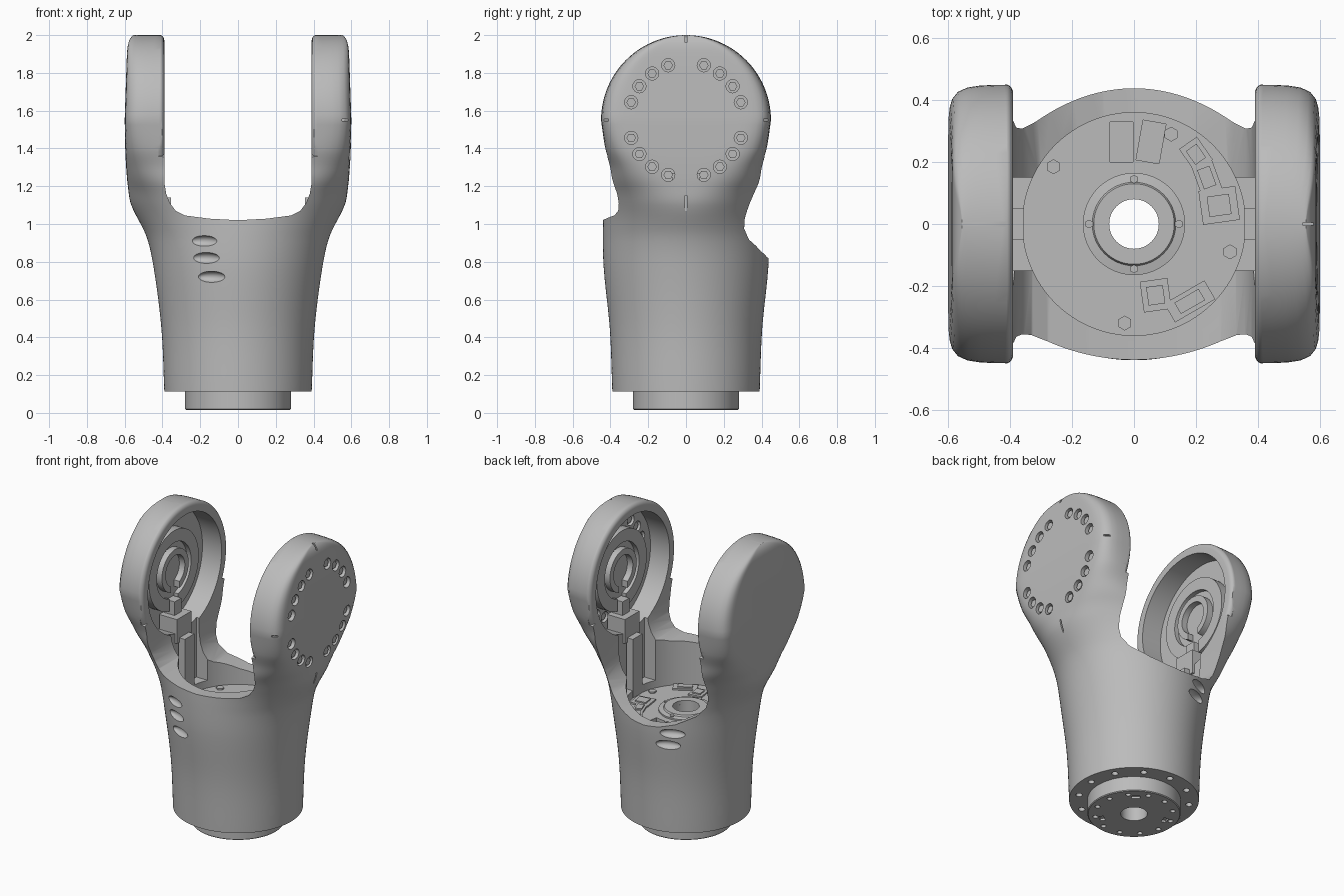
import bpy, bmesh
from math import sin, cos, pi, radians, sqrt
from mathutils import Matrix, Vector

cube = bpy.data.objects.get("Cube")
if cube:
    bpy.data.objects.remove(cube, do_unlink=True)

GREY = (0.5, 0.5, 0.5, 1.0)
metal = bpy.data.materials.new("cast_metal_grey")
metal.use_nodes = True
metal.diffuse_color = GREY
metal.node_tree.nodes["Principled BSDF"].inputs["Base Color"].default_value = GREY

AXIS_Z = 1.55      # height of the arm discs' centre
FLOOR = 0.75       # height of the cavity floor


def make(name, bm):
    bmesh.ops.recalc_face_normals(bm, faces=bm.faces)
    me = bpy.data.meshes.new(name)
    bm.to_mesh(me)
    bm.free()
    ob = bpy.data.objects.new(name, me)
    bpy.context.scene.collection.objects.link(ob)
    return ob


def loft(bm, rings, capped=True):
    """Skin a list of vertex-coordinate rings."""
    rows = [[bm.verts.new(p) for p in ring] for ring in rings]
    n = len(rows[0])
    pairs = zip(rows, rows[1:]) if capped else zip(rows, rows[1:] + rows[:1])
    for lo, hi in pairs:
        for i in range(n):
            j = (i + 1) % n
            bm.faces.new((lo[i], lo[j], hi[j], hi[i]))
    if capped:
        bm.faces.new(rows[0][::-1])
        bm.faces.new(rows[-1])


def lathe(name, profile, side=0, segs=64):
    """Closed (radius, height) profile about z, or about the arm axis if side is +-1."""
    def place(r, h, t):
        if side:
            return (side * h, r * cos(t), AXIS_Z + r * sin(t))
        return (r * cos(t), r * sin(t), h)
    bm = bmesh.new()
    loft(bm, [[place(r, h, 2 * pi * i / segs) for i in range(segs)] for r, h in profile], False)
    return make(name, bm)


def rods(name, spots, r, depth, axis="Z", segs=16):
    turn = Matrix.Rotation(pi / 2, 4, "Y") if axis == "X" else Matrix()
    bm = bmesh.new()
    for p in spots:
        bmesh.ops.create_cone(bm, cap_ends=True, segments=segs, radius1=r, radius2=r,
                              depth=depth, matrix=Matrix.Translation(p) @ turn)
    return make(name, bm)


def boxes(name, items):
    """Each item is (centre, size, turn about z in degrees)."""
    bm = bmesh.new()
    for c, s, a in items:
        bmesh.ops.create_cube(bm, size=1, matrix=Matrix.Translation(c)
                              @ Matrix.Rotation(radians(a), 4, "Z") @ Matrix.Diagonal((*s, 1)))
    return make(name, bm)


def prism(name, half, y0, y1):
    """Mirror a half outline in x and extrude it along y."""
    outline = half + [(-x, z) for x, z in reversed(half[:-1])]
    bm = bmesh.new()
    loft(bm, [[(x, y, z) for x, z in outline] for y in (y0, y1)])
    return make(name, bm)


def rim_rounder(name, side):
    """Arc-shaped cutter that rounds the inner edge of an arm disc."""
    arc = [pi / 2 * k / 5 for k in range(6)]
    profile = [(.422 + .03 * cos(t), .42 - .03 * sin(t)) for t in arc]
    profile += [(.422, .36), (.5, .36), (.5, .42)]
    angles = [radians(-25 + 230 * i / 64) for i in range(65)]
    bm = bmesh.new()
    loft(bm, [[(side * h, r * cos(t), AXIS_Z + r * sin(t)) for r, h in profile] for t in angles])
    return make(name, bm)


def cut(ob, cutters):
    for c in cutters:
        m = ob.modifiers.new("cut", "BOOLEAN")
        m.operation, m.solver, m.object = "DIFFERENCE", "EXACT", c
        c.hide_render = True
    bpy.context.view_layer.update()
    deps = bpy.context.evaluated_depsgraph_get()
    me = bpy.data.meshes.new_from_object(ob.evaluated_get(deps))
    ob.modifiers.clear()
    ob.data = me
    for c in cutters:
        bpy.data.objects.remove(c, do_unlink=True)


def circle(r, z, n, start=0):
    return [(r * cos(start + 2 * pi * i / n), r * sin(start + 2 * pi * i / n), z) for i in range(n)]


# Yoke: height, half width, half depth, squareness
keys = [Vector(k) for k in (
    (.113, .39, .39, 2), (.44, .405, .403, 2), (.76, .445, .435, 2), (.935, .485, .44, 2),
    (1.1, .565, .435, 2.2), (1.2, .583, .425, 3), (1.3, .592, .412, 5),
    (1.4, .597, .43, 8), (1.55, .6, .45, 13))]
slopes = []
for i in range(len(keys)):
    lo, hi = keys[max(i - 1, 0)], keys[min(i + 1, len(keys) - 1)]
    slopes.append((hi - lo) / (hi[0] - lo[0]))
sections = []
STEPS = 6
for i in range(len(keys) - 1):
    p, q = keys[i], keys[i + 1]
    w = q[0] - p[0]
    for k in range(STEPS):
        t = k / STEPS
        v = (p * (2 * t**3 - 3 * t**2 + 1) + slopes[i] * (w * (t**3 - 2 * t**2 + t))
             + q * (3 * t**2 - 2 * t**3) + slopes[i + 1] * (w * (t**3 - t**2)))
        sections.append((p[0] + w * t, v[1], v[2], max(v[3], 2)))
for k in range(25):
    s = sin(radians(89) * k / 24)
    sections.append((AXIS_Z + .45 * s, .6 - .015 * s - .03 * s**16, .45 * sqrt(1 - s * s), 13))


def section(z, a, b, n, segs=144):
    ring = []
    for i in range(segs):
        c, s = cos(2 * pi * i / segs), sin(2 * pi * i / segs)
        r = (abs(c)**n + abs(s)**n)**(-1 / n)
        ring.append((a * r * c, b * r * s, z))
    return ring


bm = bmesh.new()
loft(bm, [section(*s) for s in sections])
yoke = make("yoke_body", bm)

# Openings between the arms, cavity, arm recesses and cable channels
front = [(.39, 2.2), (.39, 1.22), (.38, 1.16), (.36, 1.11), (.33, 1.07), (.28, 1.045), (.15, 1.028), (0, 1.02)]
back = [(.39, 2.2), (.39, 1.1), (.38, 1.03), (.36, .975), (.31, .915), (.2, .855), (.1, .825), (0, .815)]
cutters = [prism("front_opening", front, -1, .04), prism("back_opening", back, 0, 1),
           rods("cavity", [(0, 0, FLOOR + .3)], .36, .6, segs=96),
           rods("bore", [(0, 0, .5)], .08, 1.2, segs=48),
           boxes("channels", [((s * .355, 0, 1.05), (.11, .3, .5), 0) for s in (-1, 1)])]
for s in (-1, 1):
    cutters.append(rods("recess", [(s * .415, 0, AXIS_Z)], .385, .23, "X", 96))
    cutters.append(rim_rounder("rim_rounder", s))

# Bolt holes in the left arm, alignment notches and mounting holes underneath
bolts = [(0, .305 * cos(radians(q + a)), AXIS_Z + .305 * sin(radians(q + a)))
         for q in range(0, 360, 90) for a in (18, 36, 54, 72)]
cutters.append(rods("bolt_holes", [(.6, y, z) for _, y, z in bolts], .035, .2, "X"))
cutters.append(boxes("notches", [((.575, s * .435, AXIS_Z), (.05, .05, .01), 0) for s in (-1, 1)]
                     + [((.575, 0, 1.11), (.05, .01, .08), 0), ((.57, 0, 1.985), (.05, .01, .05), 0)]))
cutters.append(rods("mounting_holes", circle(.335, .113, 12), .02, .08))

# Vent scoops, three in front and two behind
bm = bmesh.new()
for x, y, z in ((-.18, -.42, .91), (-.17, -.415, .82), (-.14, -.415, .72), (-.18, .4, .79), (-.15, .405, .71)):
    tilt = Matrix.Rotation(.4 if y > 0 else -.4, 4, "Z")
    bmesh.ops.create_uvsphere(bm, u_segments=24, v_segments=12, radius=1,
                              matrix=Matrix.Translation((x, y, z)) @ tilt @ Matrix.Diagonal((.08, .035, .03, 1)))
cutters.append(make("vents", bm))

# Pockets in the cavity floor
cutters.append(boxes("floor_pockets", [((-.04, .265, FLOOR), (.075, .13, .05), 0),
                                       ((.055, .265, FLOOR), (.075, .13, .05), -10)]))
cut(yoke, cutters)

# Base flange
flange = lathe("base_flange", [(.08, .015), (.275, .015), (.28, .02), (.28, .13), (.08, .13)], segs=96)
cut(flange, [rods("flange_holes", circle(.235, .015, 12, .2), .016, .06),
             boxes("flange_slots", [((.2 * sin(a), -.2 * cos(a), .015), (.05, .03, .03), a * 180 / pi)
                                    for a in (.6, 2.5, 4.4)])])

# Hub on the cavity floor
lathe("floor_hub", [(.08, FLOOR - .01), (.165, FLOOR - .01), (.165, FLOOR + .01), (.135, FLOOR + .015),
                    (.13, FLOOR + .025), (.08, FLOOR + .025)])
rods("hub_screws", circle(.145, FLOOR + .012, 4), .014, .016, segs=6)
rods("floor_screws", [(-.26, .185, FLOOR), (-.03, -.32, FLOOR), (.12, .29, FLOOR), (.31, -.09, FLOOR)],
     .024, .02, segs=6)

# Connector plates on the floor
plates = [((.2, .225), (.09, .07), -55), ((.235, .15), (.11, .07), -70), ((.275, .06), (.12, .11), 8),
          ((.07, -.23), (.09, .1), 8), ((.18, -.25), (.15, .07), 30)]
boxes("connector_plates", [((x, y, FLOOR), (w, d, .02), a) for (x, y), (w, d), a in plates])
boxes("connector_sockets", [((x, y, FLOOR + .012), (w * .6, d * .6, .012), a) for (x, y), (w, d), a in plates])

# Bearing seats and cable brackets inside both arms
for s, side in ((1, "left"), (-1, "right")):
    seat = lathe(side + "_bearing_seat", [(.18, .54), (.26, .54), (.26, .47), (.18, .47)], s)
    collar = lathe(side + "_bearing_collar", [(.1, .54), (.14, .54), (.14, .46), (.1, .46)], s)
    for ring in (seat, collar):
        cut(ring, [boxes("key_slot", [((s * .49, 0, 1.38), (.2, .09, .3), 0)])])
    rods(side + "_bearing_cap", [(s * .525, 0, AXIS_Z)], .2, .05, "X", 64)
    boxes(side + "_cable_bracket", [((s * .46, 0, 1.19), (.13, .15, .16), 0),
                                    ((s * .48, 0, 1.31), (.08, .07, .1), 0),
                                    ((s * .378, 0, .94), (.046, .1, .4), 0)])

# Hex bolts set into the left arm
rods("arm_bolts", [(.56, y, z) for _, y, z in bolts], .025, .04, "X", 6)

# Colour and shading
for ob in bpy.context.scene.objects:
    if ob.type == "MESH":
        ob.data.materials.clear()
        ob.data.materials.append(metal)
        bpy.ops.object.select_all(action="DESELECT")
        ob.select_set(True)
        bpy.context.view_layer.objects.active = ob
        bpy.ops.object.shade_smooth_by_angle(angle=radians(32))
